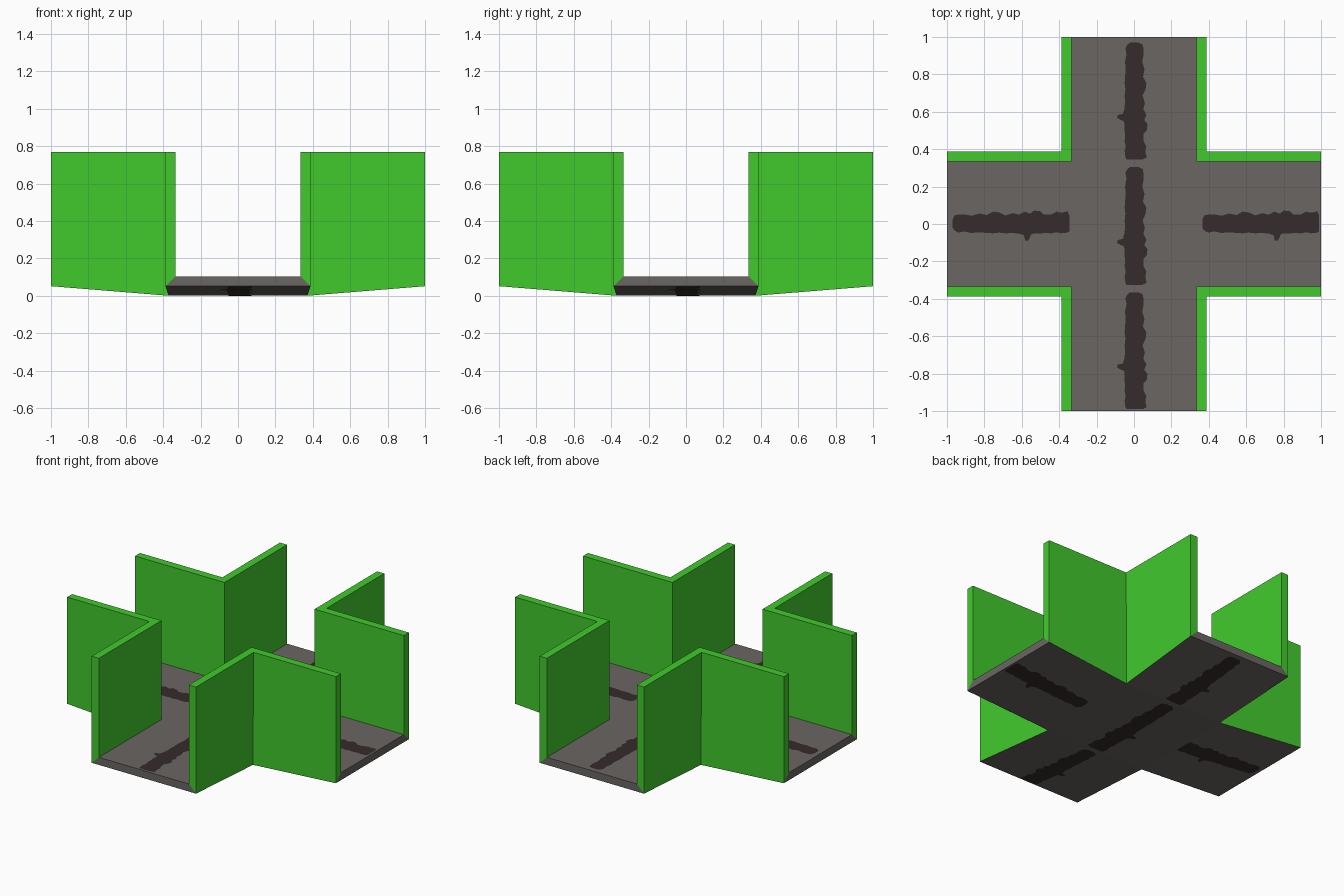
import bpy, bmesh
from mathutils import Vector

if "Cube" in bpy.data.objects:
    bpy.data.objects.remove(bpy.data.objects["Cube"])

IN, OUT, LOW = 0.335, 0.388, 0.371      # inner wall, outer wall, lowest corner
FLOOR, RIM, TOP = 0.102, 0.051, 0.768   # floor top, end underside, wall top


def mat(name, col):
    m = bpy.data.materials.new(name)
    m.diffuse_color = (*col, 1)
    m.use_nodes = True
    m.node_tree.nodes["Principled BSDF"].inputs["Base Color"].default_value = m.diffuse_color
    return m


GREEN = mat("wall green", (0.053, 0.59, 0.026))
GREY = mat("floor grey", (0.144, 0.133, 0.125))
PAINT = mat("dark paint", (0.037, 0.025, 0.025))


def turn(p, n):
    x, y, z = p
    for _ in range(n):
        x, y = -y, x
    return Vector((x, y, z))


def build(name, quads, material):
    bm = bmesh.new()
    for q in quads:
        bm.faces.new([bm.verts.new(p) for p in q])
    bmesh.ops.remove_doubles(bm, verts=bm.verts, dist=1e-5)
    me = bpy.data.meshes.new(name)
    bm.to_mesh(me)
    bm.free()
    me.materials.append(material)
    ob = bpy.data.objects.new(name, me)
    bpy.context.collection.objects.link(ob)
    return ob


def square(r, z):
    return [(-r, -r, z), (r, -r, z), (r, r, z), (-r, r, z)]


# Cross-shaped floor: flat top, underside dipping to the middle
floor = [square(IN, FLOOR), square(LOW, 0)[::-1]]
for n in range(4):
    arm = [
        [(-IN, -1, FLOOR), (IN, -1, FLOOR), (IN, -IN, FLOOR), (-IN, -IN, FLOOR)],
        [(-OUT, -1, RIM), (-LOW, -LOW, 0), (LOW, -LOW, 0), (OUT, -1, RIM)],
        [(-OUT, -1, RIM), (OUT, -1, RIM), (IN, -1, FLOOR), (-IN, -1, FLOOR)],
    ]
    floor += [[turn(p, n) for p in q] for q in arm]
build("cross_floor", floor, GREY)

# L-shaped walls in the four corners, mitred onto the floor edge
inner_b = [(1, IN, FLOOR), (IN, IN, FLOOR), (IN, 1, FLOOR)]
inner_t = [(x, y, TOP) for x, y, z in inner_b]
outer_b = [(1, OUT, RIM), (LOW, LOW, 0), (OUT, 1, RIM)]
outer_t = [(1, OUT, TOP), (OUT, OUT, TOP), (OUT, 1, TOP)]
wall = []
for i in (0, 1):
    j = i + 1
    wall += [
        [inner_b[j], inner_b[i], inner_t[i], inner_t[j]],
        [outer_b[i], outer_b[j], outer_t[j], outer_t[i]],
        [inner_t[i], outer_t[i], outer_t[j], inner_t[j]],
    ]
wall += [[inner_b[0], outer_b[0], outer_t[0], inner_t[0]],
         [outer_b[2], inner_b[2], inner_t[2], outer_t[2]]]
for n in range(4):
    build(f"corner_wall_{n + 1}", [[turn(p, n) for p in q] for q in wall], GREEN)

# Ragged paint stroke: position along the tile, left edge, right edge
STROKE = [
    (.015, -.040, .045), (.03, -.046, .068), (.08, -.050, .060), (.12, -.044, .066),
    (.16, -.050, .052), (.22, -.048, .050), (.25, -.052, .068), (.30, -.050, .072),
    (.325, -.056, .058), (.335, -.075, .056), (.35, -.090, .060), (.372, -.088, .066),
    (.382, -.060, .064), (.42, -.052, .050), (.47, -.048, .058), (.53, -.050, .046),
    (.58, -.046, .062), (.63, -.050, .066), (.68, -.048, .048), (.74, -.044, .056),
    (.80, -.048, .044), (.86, -.040, .052), (.91, -.046, .050), (.94, -.034, .046),
    (.955, -.020, .022),
]


def stroke(name, y0, y1, z0, z1, n, widen, flip):
    quads = []
    for (a, al, ar), (b, bl, br) in zip(STROKE, STROKE[1:]):
        ya, yb = y0 + a * (y1 - y0), y0 + b * (y1 - y0)
        za, zb = z0 + a * (z1 - z0), z0 + b * (z1 - z0)
        q = [turn(p, n) for p in ((al * widen, ya, za), (ar * widen, ya, za),
                                  (br * widen, yb, zb), (bl * widen, yb, zb))]
        quads.append(q[::-1] if flip else q)
    build(name, quads, PAINT)


# Three strokes along y, two across, repeated on the underside
for i, (side, n) in enumerate([(-1, 0), (0, 0), (1, 0), (-1, 1), (1, 1)]):
    zt, e = FLOOR + 0.002, 0.0015
    lo, hi = {-1: (-1, -IN), 0: (-IN, IN), 1: (IN, 1)}[side]
    stroke(f"floor_paint_{i + 1}", lo, hi, zt, zt, n, 1, False)
    lo, hi = {-1: (-1, -LOW), 0: (-LOW, LOW), 1: (LOW, 1)}[side]
    za, zb = {-1: (RIM, 0), 0: (0, 0), 1: (0, RIM)}[side]
    stroke(f"underside_paint_{i + 1}", lo, hi, za - e, zb - e, n, 1.12, True)
